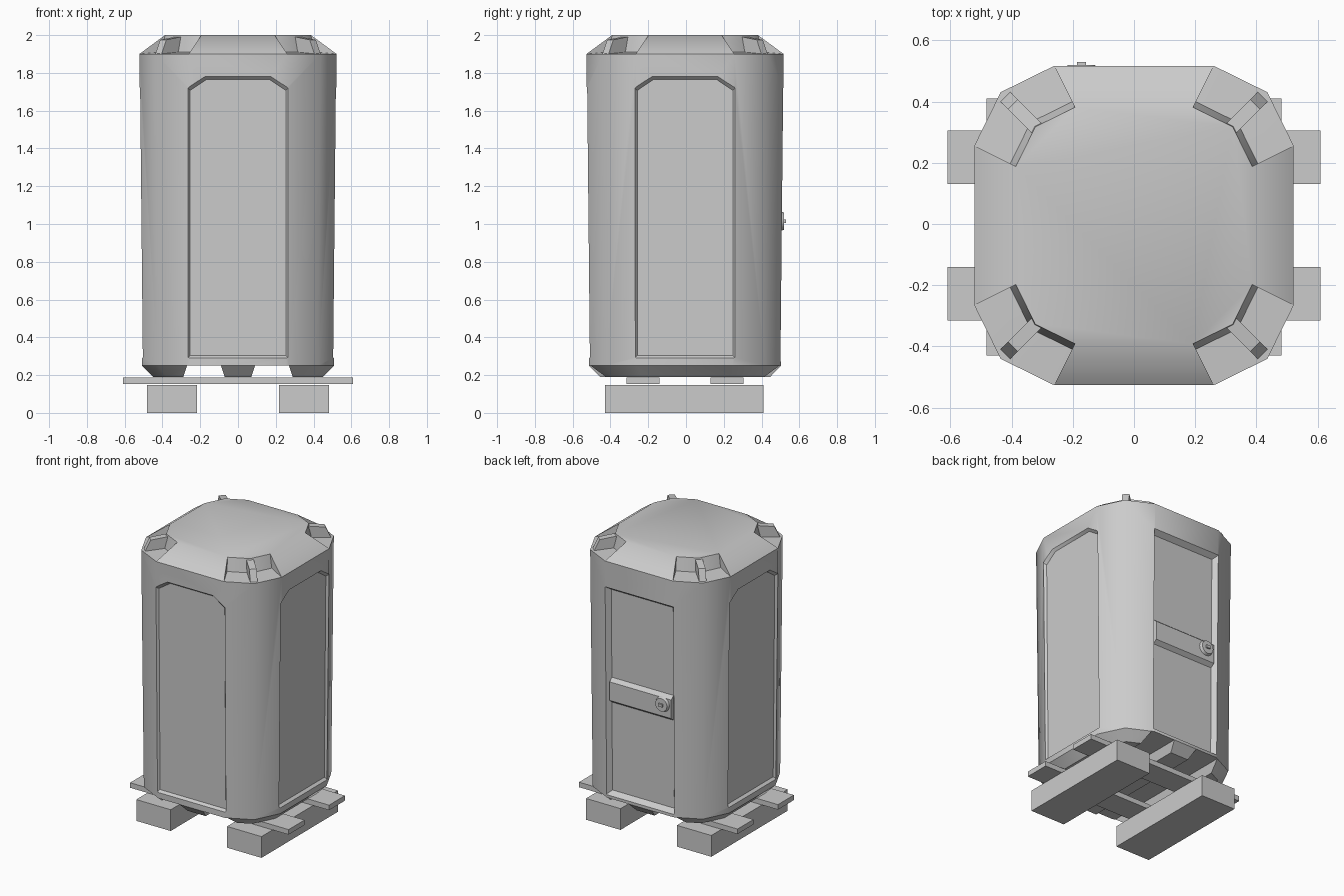
import bpy, bmesh
from math import pi
from mathutils import Matrix, Vector

cube = bpy.data.objects.get("Cube")
if cube:
    bpy.data.objects.remove(cube)

grey = bpy.data.materials.new("plain_grey")
grey.use_nodes = True
COLOUR = (0.6, 0.6, 0.6, 1)
grey.diffuse_color = COLOUR
grey.node_tree.nodes["Principled BSDF"].inputs["Base Color"].default_value = COLOUR

MID_Y = -0.005                      # the cabin sits slightly forward
SHIFT = Matrix.Translation((0, MID_Y, 0))


def turned(angle):
    return SHIFT @ Matrix.Rotation(angle, 4, "Z")


def finish(name, bm, matrix=Matrix()):
    bmesh.ops.transform(bm, matrix=matrix, verts=bm.verts)
    bmesh.ops.recalc_face_normals(bm, faces=bm.faces)
    mesh = bpy.data.meshes.new(name)
    bm.to_mesh(mesh)
    bm.free()
    mesh.materials.append(grey)
    obj = bpy.data.objects.new(name, mesh)
    bpy.context.collection.objects.link(obj)
    return obj


def skin(bm, rings, cap_end=True):
    """Join closed rings of points into a solid."""
    loops = [[bm.verts.new(p) for p in ring] for ring in rings]
    n = len(loops[0])
    for a, b in zip(loops, loops[1:]):
        for i in range(n):
            j = (i + 1) % n
            bm.faces.new((a[i], a[j], b[j], b[i]))
    bm.faces.new(loops[0])
    if cap_end:
        bm.faces.new(loops[-1])
    return loops


def loft(name, rings, matrix=Matrix()):
    bm = bmesh.new()
    skin(bm, rings)
    return finish(name, bm, matrix)


def box(name, x0, x1, y0, y1, z0, z1):
    rect = [(x0, y0), (x1, y0), (x1, y1), (x0, y1)]
    return loft(name, [[(x, y, z) for x, y in rect] for z in (z0, z1)])


def wall(z):
    """Half width of the slightly flared cabin at height z."""
    return 0.508 + 0.0085 * (z - 0.25)


def cabin_ring(half, z):
    pts = []
    for k in range(4):
        rot = Matrix.Rotation(k * pi / 2, 3, "Z")
        pts += [rot @ Vector((half * a, half * b, z))
                for a, b in ((1, 0.5), (0.835, 0.835), (0.5, 1))]
    return pts


def cut(target, cutter):
    cutter.hide_render = True
    mod = target.modifiers.new("cut", "BOOLEAN")
    mod.operation, mod.solver, mod.object = "DIFFERENCE", "EXACT", cutter
    bpy.context.view_layer.objects.active = target
    bpy.ops.object.modifier_apply(modifier=mod.name)
    bpy.data.objects.remove(cutter)


# Cabin shell with a bevelled foot, sloped roof and four sunken roof corners
EAVE = 1.9
bm = bmesh.new()
half = wall(EAVE)
eave = skin(bm, [cabin_ring(0.45, 0.19), cabin_ring(wall(0.25), 0.25),
                 cabin_ring(half, EAVE)], cap_end=False)[-1]
top = [bm.verts.new(p) for p in cabin_ring(half * 0.74, 2.0)]
base = [bm.verts.new(p) for p in cabin_ring(half * 0.775, 1.91)]
bm.faces.new(top)
for k in range(4):
    a, b, c = 3 * k, 3 * k + 1, 3 * k + 2
    d = (c + 1) % 12
    bm.faces.new((eave[c], eave[d], top[d], top[c]))
    for i, j in ((a, b), (b, c)):
        bm.faces.new((eave[i], eave[j], base[j], base[i]))
        bm.faces.new((base[i], base[j], top[j], top[i]))
    for i in (a, c):
        bm.faces.new((eave[i], base[i], top[i]))
cabin = finish("cabin_shell", bm, SHIFT)


# Sunken panels: front and both sides have clipped tops, the doorway is square
def recess(outline, depth, inset, angle):
    zs = [z for _, z in outline]
    mid, tall = (min(zs) + max(zs)) / 2, (max(zs) - min(zs)) / 2
    wide = max(x for x, _ in outline)
    rings = []
    for side in (-1, 1):
        ring = []
        for x, z in outline:
            px = x * (1 + side * inset / wide)
            pz = mid + (z - mid) * (1 + side * inset / tall)
            ring.append((px, -wall(pz) - side * depth, pz))
        rings.append(ring)
    cut(cabin, loft("recess_cutter", rings, turned(angle)))


panel = [(-0.267, 0.29), (0.267, 0.29), (0.267, 1.72),
         (0.175, 1.78), (-0.175, 1.78), (-0.267, 1.72)]
for angle in (0, pi / 2, -pi / 2):
    recess(panel, 0.018, 0.014, angle)
doorway = [(-0.263, 0.27), (0.263, 0.27), (0.263, 1.72), (-0.263, 1.72)]
recess(doorway, 0.035, 0.025, pi)

# Fork channels under the floor
for s in (-1, 1):
    channel = [(0.05, 0.13), (0.31, 0.13), (0.27, 0.25), (0.09, 0.25)]
    cut(cabin, loft("channel_cutter",
                    [[(s * x, y, z) for x, z in channel] for y in (-0.7, 0.7)]))

# Door rail with sloped edges, and a thin raised door frame
rail = [(0.045, 0.9), (0.008, 0.93), (0.008, 1.06), (0.045, 1.09)]
door_rail = loft("door_rail", [[(x, -wall(z) + d, z) for d, z in rail]
                               for x in (-0.237, 0.237)], turned(pi))

# Round lock and its latch
lock_matrix = (Matrix.Translation((-0.172, wall(1.02) + MID_Y, 1.015))
               @ Matrix.Rotation(-pi / 2, 4, "X"))
bm = bmesh.new()
bmesh.ops.create_cone(bm, cap_ends=True, segments=16, radius1=0.053,
                      radius2=0.045, depth=0.02)
lock = finish("lock_disc", bm, lock_matrix)
latch = box("lock_latch", -0.187, -0.157, 0.515, 0.53, 1.005, 1.025)

# Fins standing in the roof corners
for k, where in enumerate(("back_left", "back_right", "front_right", "front_left")):
    profile = [(0.42, 1.89), (0.42, 1.995), (0.56, 1.975), (0.6, 1.89)]
    loft("roof_fin_" + where, [[(r, t, z) for r, z in profile]
                               for t in (-0.023, 0.023)],
         turned(pi / 4 + k * pi / 2))

# Base: two beams with two planks across them
for side, s in (("left", 1), ("right", -1)):
    x0, x1 = sorted((s * 0.217, s * 0.482))
    box("base_beam_" + side, x0, x1, -0.43, 0.41, 0, 0.148)
for where, y0, y1 in (("front", -0.315, -0.14), ("back", 0.13, 0.305)):
    box("base_plank_" + where, -0.61, 0.61, y0, y1, 0.152, 0.187)

# Smooth the rounded shell and lock, keeping their edges crisp
bpy.ops.object.select_all(action="DESELECT")
for obj in (cabin, lock):
    obj.select_set(True)
bpy.context.view_layer.objects.active = cabin
bpy.ops.object.shade_smooth_by_angle(angle=0.66)
